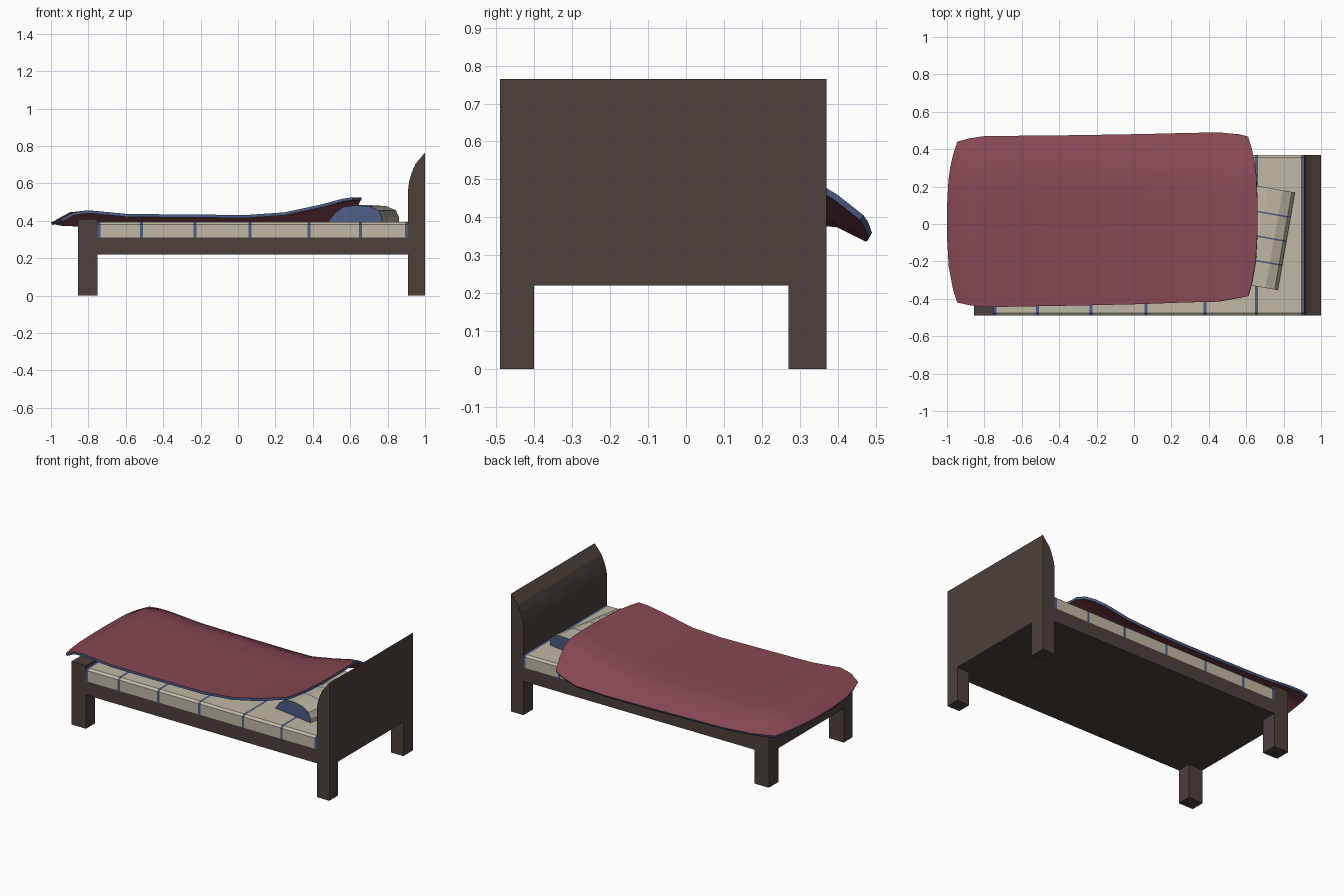
import bpy, bmesh, math
from mathutils import Vector, Matrix

if "Cube" in bpy.data.objects:
    bpy.data.objects.remove(bpy.data.objects["Cube"])


def material(name, rgb):
    m = bpy.data.materials.new(name)
    m.diffuse_color = (*rgb, 1)
    m.use_nodes = True
    m.node_tree.nodes["Principled BSDF"].inputs["Base Color"].default_value = m.diffuse_color
    return m


WOOD = material("dark_wood", (0.072, 0.052, 0.043))
CREAM = material("cream_cloth", (0.52, 0.48, 0.37))
BLUE = material("blue_trim", (0.075, 0.11, 0.25))
RED = material("red_cloth", (0.24, 0.063, 0.085))
Y0, Y1 = -0.49, 0.37


def finish(name, bm, mats):
    bmesh.ops.recalc_face_normals(bm, faces=bm.faces)
    me = bpy.data.meshes.new(name)
    bm.to_mesh(me)
    bm.free()
    for m in mats:
        me.materials.append(m)
    ob = bpy.data.objects.new(name, me)
    bpy.context.collection.objects.link(ob)
    return ob


def prism(name, profile, stations, place, mats, bands=None, cap=0):
    """Sweep a closed profile through stations, one material slot per band."""
    bm = bmesh.new()
    rings = [[bm.verts.new(place(a, b, s)) for a, b in profile] for s in stations]
    n = len(profile)
    for k in range(len(rings) - 1):
        for i in range(n):
            j = (i + 1) % n
            f = bm.faces.new((rings[k][i], rings[k][j], rings[k + 1][j], rings[k + 1][i]))
            f.material_index = bands[k] if bands else 0
    for r in (rings[0], rings[-1]):
        bm.faces.new(r).material_index = cap
    return finish(name, bm, mats)


def along_x(a, b, s):
    return Vector((s, a, b))


def along_y(a, b, s):
    return Vector((a, s, b))


def box(name, x0, x1, y0, y1, z0, z1):
    rect = [(x0, z0), (x1, z0), (x1, z1), (x0, z1)]
    return prism(name, rect, [y0, y1], along_y, [WOOD])


# Four legs under the two end boards
for end, x0, x1 in (("foot", -0.855, -0.75), ("head", 0.91, 1.0)):
    for side, y0, y1 in (("front", Y0, -0.4), ("back", 0.27, Y1)):
        box(f"{end}_{side}_leg", x0, x1, y0, y1, 0, 0.22)

# Frame slab, footboard and curved headboard
box("bed_frame", -0.75, 0.91, Y0, Y1, 0.22, 0.31)
box("footboard", -0.855, -0.75, Y0, Y1, 0.22, 0.41)
prism("headboard",
      [(0.91, 0.22), (1, 0.22), (1, 0.765), (0.95, 0.705), (0.93, 0.66), (0.915, 0.61), (0.91, 0.57)],
      [Y0, Y1], along_y, [WOOD])

# Striped mattress with chamfered top edges
stations, bands = [], []
for x in (-0.742, -0.515, -0.23, 0.065, 0.38, 0.655, 0.902):
    stations += [x - 0.008, x + 0.008]
    bands += [1, 0]
prism("mattress",
      [(Y0, 0.31), (Y1, 0.31), (Y1, 0.38), (Y1 - 0.015, 0.392), (Y0 + 0.015, 0.392), (Y0, 0.38)],
      stations, along_x, [CREAM, BLUE], bands[:-1], 1)

# Domed pillow with blue seams, turned slightly
half = 0.265
stations, bands = [-half], []
for s in (-0.13, 0, 0.13):
    stations += [s - 0.004, s + 0.004]
    bands += [0, 1]
stations.append(half)
bands.append(0)
pillow = prism("pillow",
               [(-0.147, 0), (0.147, 0), (0.147, 0.03), (0.13, 0.065), (0.08, 0.088), (0.0, 0.093),
                (-0.06, 0.084), (-0.11, 0.05)],
               stations, along_y, [CREAM, BLUE], bands, 1)
pillow.matrix_world = Matrix.Translation((0.67, -0.067, 0.39)) @ Matrix.Rotation(math.radians(-10), 4, 'Z')

# Draped blanket: columns of (x, front y, back y, height, drop at the back)
columns = [(-1.0, -0.42, 0.44, 0.39, 0.03), (-0.9, -0.434, 0.458, 0.445, 0.07),
           (-0.8, -0.445, 0.47, 0.456, 0.085), (-0.6, -0.441, 0.472, 0.437, 0.08),
           (-0.3, -0.436, 0.475, 0.433, 0.08), (0.05, -0.428, 0.481, 0.431, 0.08),
           (0.25, -0.42, 0.486, 0.445, 0.09), (0.45, -0.415, 0.49, 0.488, 0.12),
           (0.58, -0.395, 0.48, 0.518, 0.13), (0.66, -0.385, 0.468, 0.525, 0.13)]
rows = [0, 0.08, 0.22, 0.4, 0.6, 0.76, 0.84, 0.92, 1]
bm = bmesh.new()
grid = []
for c, (x, y0, y1, z, drop) in enumerate(columns):
    pull = {0: 0.055, 1: 0.02, 8: -0.02, 9: -0.05}.get(c, 0)
    line = []
    for v in rows:
        y = y0 + (y1 - y0) * v
        t = max(0, (y - 0.26) / 0.22)
        lift = 0.02 * abs(2 * v - 1) ** 3 if c == 0 else 0
        line.append(bm.verts.new((x + pull * abs(2 * v - 1) ** 3, y, z + lift - drop * t ** 1.5)))
    grid.append(line)
for a, b in zip(grid, grid[1:]):
    for i in range(len(rows) - 1):
        bm.faces.new((a[i], b[i], b[i + 1], a[i + 1]))
blanket = finish("blanket", bm, [RED, BLUE])
if blanket.data.polygons[0].normal.z < 0:
    blanket.data.flip_normals()
solid = blanket.modifiers.new("thickness", 'SOLIDIFY')
solid.thickness = 0.016
solid.offset = -1
solid.material_offset_rim = 1

# Smooth the cloth, keep its rim crisp
bpy.ops.object.select_all(action='DESELECT')
blanket.select_set(True)
bpy.context.view_layer.objects.active = blanket
bpy.ops.object.modifier_apply(modifier="thickness")
bpy.ops.object.shade_smooth_by_angle(angle=math.radians(40))
